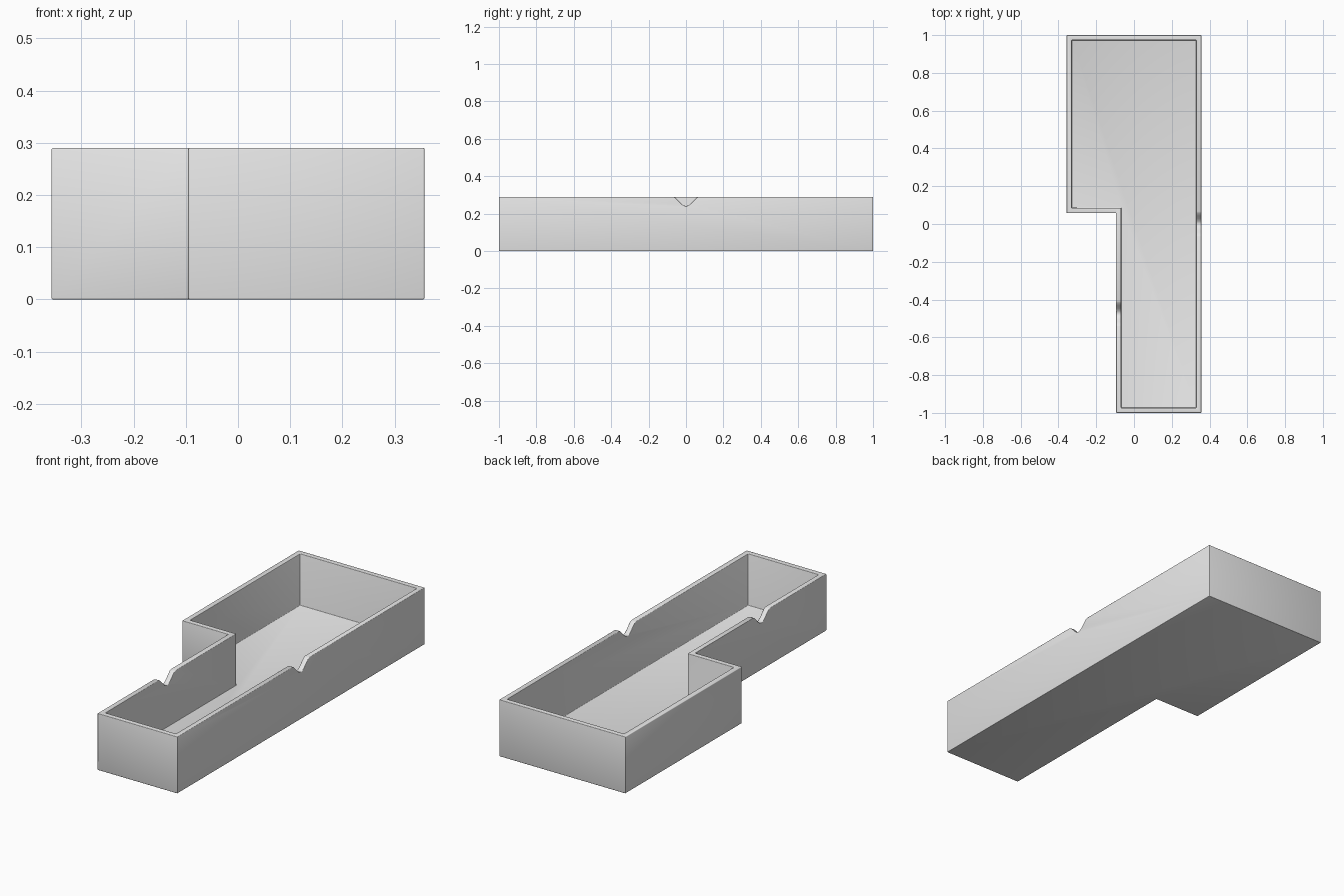
import bpy, bmesh, math

if "Cube" in bpy.data.objects:
    bpy.data.objects.remove(bpy.data.objects["Cube"], do_unlink=True)

HEIGHT, WALL, FLOOR = 0.29, 0.027, 0.026
X, Y, STEP_X, STEP_Y = 0.357, 1.0, -0.095, 0.058

grey = bpy.data.materials.new("light grey")
grey.use_nodes = True
grey.diffuse_color = (0.8, 0.8, 0.8, 1)
grey.node_tree.nodes["Principled BSDF"].inputs["Base Color"].default_value = (0.8, 0.8, 0.8, 1)


def prism(name, points, offset):
    """Closed solid made by sweeping a flat outline along an offset."""
    bm = bmesh.new()
    face = bm.faces.new([bm.verts.new(p) for p in points])
    swept = bmesh.ops.extrude_face_region(bm, geom=[face])["geom"]
    bmesh.ops.translate(bm, vec=offset, verts=[g for g in swept if isinstance(g, bmesh.types.BMVert)])
    bmesh.ops.recalc_face_normals(bm, faces=bm.faces)
    mesh = bpy.data.meshes.new(name)
    bm.to_mesh(mesh)
    bm.free()
    ob = bpy.data.objects.new(name, mesh)
    bpy.context.collection.objects.link(ob)
    mesh.materials.append(grey)
    return ob


def outline(inset, z):
    """Stepped outline, moved inwards by the inset."""
    l, r, f, b = -X + inset, X - inset, -Y + inset, Y - inset
    sx, sy = STEP_X + inset, STEP_Y + inset
    return [(sx, f, z), (r, f, z), (r, b, z), (l, b, z), (l, sy, z), (sx, sy, z)]


def notch(name, x, y, half=0.072, depth=0.052, steps=10):
    """Cutter for a flared finger notch through a side wall."""
    top = HEIGHT + 0.002
    pts = []
    for i in range(steps + 1):
        t = 2 * i / steps - 1
        dip = (0.5 + 0.5 * math.cos(math.pi * t)) ** 0.9
        pts.append((x - 0.05, y + half * t, top - depth * dip))
    pts += [(x - 0.05, y + half, top + 0.1), (x - 0.05, y - half, top + 0.1)]
    return prism(name, pts, (0.1, 0, 0))


# Stepped tray body, its hollow and the two rim notches
tray = prism("tray", outline(0, 0), (0, 0, HEIGHT))
cutters = [
    prism("hollow_cutter", outline(WALL, FLOOR), (0, 0, HEIGHT)),
    notch("left_notch_cutter", X - WALL / 2, 0),
    notch("right_notch_cutter", STEP_X + WALL / 2, -0.475),
]
for cutter in cutters:
    cutter.hide_render = True
    cutter.hide_set(True)
    cutter.display_type = 'WIRE'
    cut = tray.modifiers.new(cutter.name, 'BOOLEAN')
    cut.operation, cut.solver, cut.object = 'DIFFERENCE', 'EXACT', cutter

# Softened edges
bevel = tray.modifiers.new("soft_edges", 'BEVEL')
bevel.width, bevel.segments = 0.009, 3
bevel.limit_method, bevel.angle_limit = 'ANGLE', math.radians(40)

# Bake the modifiers and drop the cutters
bpy.context.view_layer.objects.active = tray
tray.select_set(True)
for mod in list(tray.modifiers):
    bpy.ops.object.modifier_apply(modifier=mod.name)
for cutter in cutters:
    bpy.data.objects.remove(cutter, do_unlink=True)
bpy.ops.object.shade_smooth_by_angle(angle=math.radians(35))
